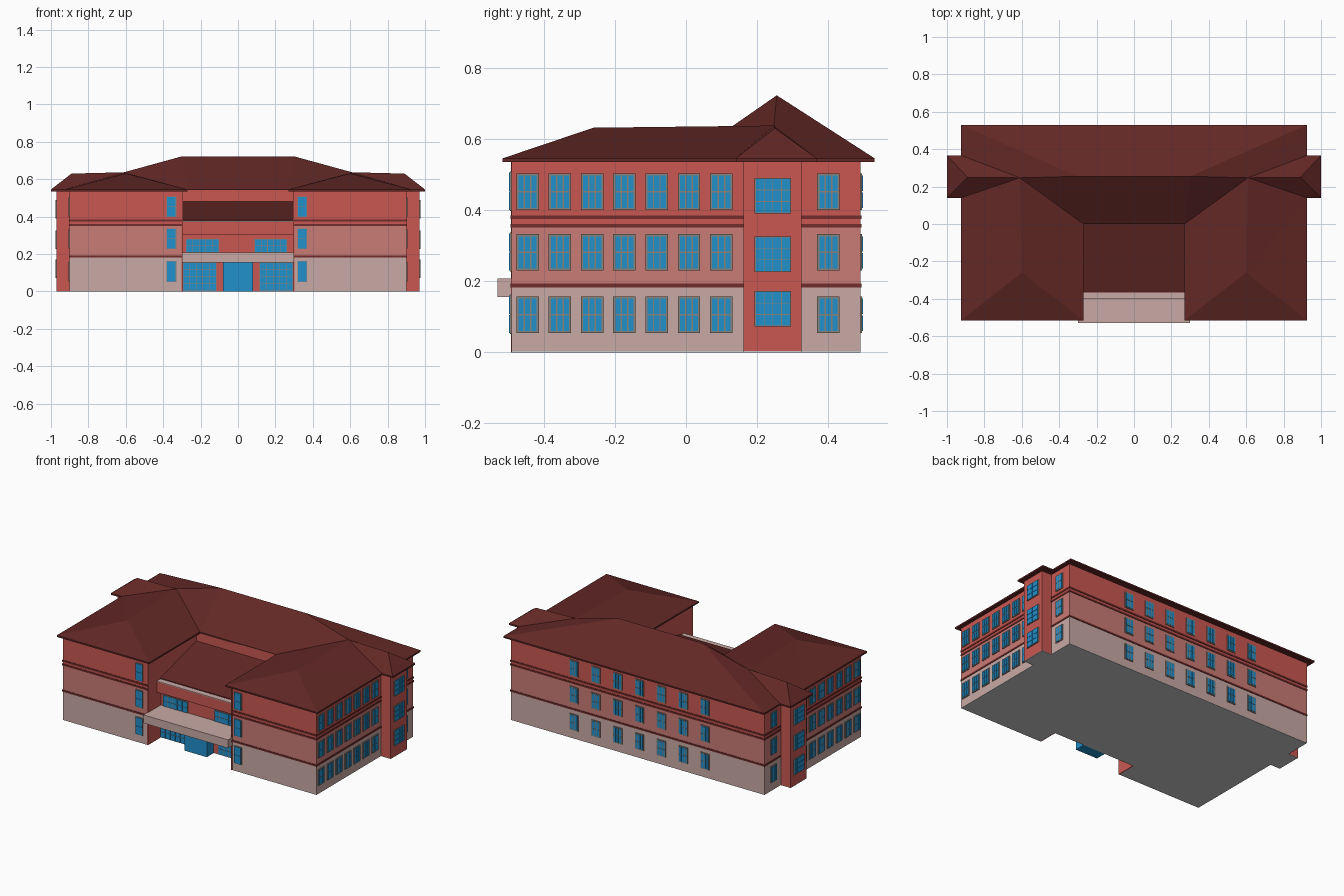
import bpy, bmesh
from math import pi
from mathutils import Matrix, Vector

if "Cube" in bpy.data.objects:
    bpy.data.objects.remove(bpy.data.objects["Cube"])


def material(name, r, g, b):
    m = bpy.data.materials.new(name)
    m.diffuse_color = [(c / 255) ** 2.2 for c in (r, g, b)] + [1]
    m.use_nodes = True
    m.node_tree.nodes["Principled BSDF"].inputs["Base Color"].default_value = m.diffuse_color
    return m


RED = material("red_wall", 200, 88, 82)
ROSE = material("rose_wall", 200, 122, 117)
PALE = material("pale_wall", 200, 168, 163)
DARK = material("dark_trim", 112, 48, 46)
ROOF = material("roof_tile", 98, 44, 42)
GLASS = material("glass", 38, 142, 202)
FRAME = material("window_frame", 135, 130, 122)


def finish(name, bm, *mats):
    bmesh.ops.recalc_face_normals(bm, faces=bm.faces)
    me = bpy.data.meshes.new(name)
    bm.to_mesh(me)
    bm.free()
    for m in mats:
        me.materials.append(m)
    ob = bpy.data.objects.new(name, me)
    bpy.context.collection.objects.link(ob)
    return ob


def add_box(bm, lo, hi, mat=0, space=Matrix()):
    lo, hi = Vector(lo), Vector(hi)
    m = space @ Matrix.Translation((lo + hi) / 2) @ Matrix.Diagonal((*(hi - lo), 1))
    for v in bmesh.ops.create_cube(bm, size=1, matrix=m)["verts"]:
        for f in v.link_faces:
            f.material_index = mat


def box(name, lo, hi, *mats):
    bm = bmesh.new()
    add_box(bm, lo, hi)
    return finish(name, bm, *mats)


def prism(name, points, offset, *mats):
    bm = bmesh.new()
    f = bm.faces.new([bm.verts.new(p) for p in points])
    r = bmesh.ops.extrude_face_region(bm, geom=[f])
    verts = [g for g in r["geom"] if isinstance(g, bmesh.types.BMVert)]
    bmesh.ops.translate(bm, verts=verts, vec=offset)
    return finish(name, bm, *mats)


def storey(name, z0, z1, mat, grow=0.0, notch=0.0):
    """U-shaped slice of the building, open towards the front court."""
    x, y, c = 0.9 + grow, 0.49 + grow, 0.30
    pts = [(-x, -y), (-c, -y), (-c, notch), (c, notch), (c, -y), (x, -y), (x, y), (-x, y)]
    prism(name, [(a, b, z0) for a, b in pts], (0, 0, z1 - z0), *([mat] if mat else []))


# Floor, storeys and trim bands
storey("floor", 0, 0.003, None, notch=-0.36)
storey("ground_storey", 0.003, 0.185, PALE)
storey("middle_storey", 0.185, 0.355, ROSE)
storey("upper_storey", 0.355, 0.542, RED)
for i, (a, b) in enumerate([(0.182, 0.193), (0.35, 0.361), (0.374, 0.385)]):
    storey(f"trim_band_{i}", a, b, DARK, grow=0.003)

# Front court: entrance wall, red side linings, ledge, canopy, lean-to roof
box("entrance_wall", (-0.30, -0.36, 0.003), (0.30, 0.0, 0.375), RED)
box("court_ledge", (-0.297, -0.40, 0.305), (0.297, -0.355, 0.372), RED)
box("court_ledge_top", (-0.297, -0.402, 0.372), (0.297, -0.355, 0.377), PALE)
box("entrance_canopy", (-0.30, -0.53, 0.155), (0.30, -0.355, 0.208), PALE)
prism("lean_to_roof", [(-0.298, -0.365, 0.374), (-0.298, -0.365, 0.382),
                       (-0.298, 0.002, 0.482), (-0.298, 0.002, 0.374)], (0.596, 0, 0), ROOF)
for s, side in ((-1, "left"), (1, "right")):
    xs = sorted((s * 0.295, s * 0.303))
    box(f"court_lining_{side}", (xs[0], -0.491, 0.0), (xs[1], 0.0, 0.541), RED)
    # Stair towers
    xs = sorted((s * 0.85, s * 0.97))
    box(f"stair_tower_{side}", (xs[0], 0.162, 0.003), (xs[1], 0.325, 0.542), RED)
    xs = sorted((s * 0.89, s * 0.97))
    box(f"tower_floor_{side}", (xs[0], 0.162, 0.0), (xs[1], 0.325, 0.003))

# Main roof: right half, mirrored
E = 0.545
V = {
    "ridge_mid": (0, 0.255, 0.722), "ridge_end": (0.3, 0.255, 0.722),
    "cross": (0.61, 0.247, 0.637), "wing": (0.6, -0.26, 0.631), "tower": (0.89, 0.25, 0.63),
    "f0": (0, 0, E), "f1": (0.27, 0, E), "f2": (0.27, -0.515, E), "f3": (0.925, -0.515, E),
    "s0": (0.925, 0.14, E), "t0": (1, 0.14, E), "t1": (1, 0.367, E), "s1": (0.925, 0.367, E),
    "b0": (0.925, 0.53, E), "b1": (0, 0.53, E),
}
FACES = ["ridge_mid f0 f1 ridge_end", "ridge_end f1 cross", "cross f1 f2 wing", "wing f2 f3",
         "cross wing s0", "wing f3 s0", "tower cross s0 t0", "tower t0 t1", "cross tower t1 s1",
         "cross s1 b0", "ridge_end cross b0", "ridge_mid ridge_end b0 b1"]
bm = bmesh.new()
vs = {k: bm.verts.new(p) for k, p in V.items()}
for f in FACES:
    bm.faces.new([vs[k] for k in f.split()])
# Fascia and soffit below the eaves
rim = [vs[k] for k in "f0 f1 f2 f3 s0 t0 t1 s1 b0 b1".split()]
low = [bm.verts.new(v.co - Vector((0, 0, 0.01))) for v in rim]
for i in range(len(rim) - 1):
    bm.faces.new((rim[i], rim[i + 1], low[i + 1], low[i]))
bm.faces.new(low)
roof = finish("main_roof", bm, ROOF)
mod = roof.modifiers.new("mirror", "MIRROR")
mod.use_axis[0] = True


def window(bm, space, u, w, z0, z1, cols, rows, edge=0.006, bar=0.004):
    """Frame slab with raised glass panes; local x runs along the wall, -y is outward."""
    add_box(bm, (u - w / 2, -0.005, z0), (u + w / 2, 0.01, z1), 0, space)
    pw = (w - 2 * edge - bar * (cols - 1)) / cols
    ph = (z1 - z0 - 2 * edge - bar * (rows - 1)) / rows
    for i in range(cols):
        for j in range(rows):
            a = u - w / 2 + edge + i * (pw + bar)
            b = z0 + edge + j * (ph + bar)
            add_box(bm, (a, -0.007, b), (a + pw, 0, b + ph), 1, space)


def wall(x, y, angle):
    return Matrix.Translation((x, y, 0)) @ Matrix.Rotation(angle, 4, "Z")


LEVELS = [(0.054, 0.157), (0.23, 0.332), (0.40, 0.503)]

# Side windows and stair tower windows
for s, side in ((-1, "left"), (1, "right")):
    bm = bmesh.new()
    for z0, z1 in LEVELS:
        for y in [-0.445 + 0.0907 * i for i in range(7)] + [0.4]:
            window(bm, wall(s * 0.9, 0, s * pi / 2), s * y, 0.063, z0, z1, 3, 2)
    finish(f"side_windows_{side}", bm, FRAME, GLASS)
    bm = bmesh.new()
    for z0, z1 in [(0.072, 0.172), (0.226, 0.326), (0.39, 0.49)]:
        window(bm, wall(s * 0.97, 0, s * pi / 2), s * 0.244, 0.102, z0, z1, 4, 3, 0.003, 0.002)
    finish(f"tower_windows_{side}", bm, FRAME, GLASS)

# Back windows
bm = bmesh.new()
for z0, z1 in LEVELS:
    for i in range(7):
        window(bm, wall(0, 0.49, pi), -0.45 + 0.155 * i, 0.063, z0, z1, 3, 2)
finish("back_windows", bm, FRAME, GLASS)

# Narrow windows on the wing fronts
bm = bmesh.new()
for z0, z1 in LEVELS:
    for x in (-0.356, 0.344):
        window(bm, wall(0, -0.49, 0), x, 0.052, z0 - 0.003, z1 + 0.005, 1, 2, 0.003, 0.002)
finish("wing_windows", bm, FRAME, GLASS)

# Entrance glazing and door porch
bm = bmesh.new()
for s in (-1, 1):
    window(bm, wall(0, -0.36, 0), s * 0.205, 0.18, 0.003, 0.155, 5, 4, 0.003, 0.003)
    window(bm, wall(0, -0.36, 0), -0.19 if s < 0 else 0.175, 0.175, 0.208, 0.28, 5, 2, 0.003, 0.003)
finish("entrance_windows", bm, FRAME, GLASS)
box("door_porch", (-0.08, -0.43, 0), (0.08, -0.355, 0.156), GLASS)
